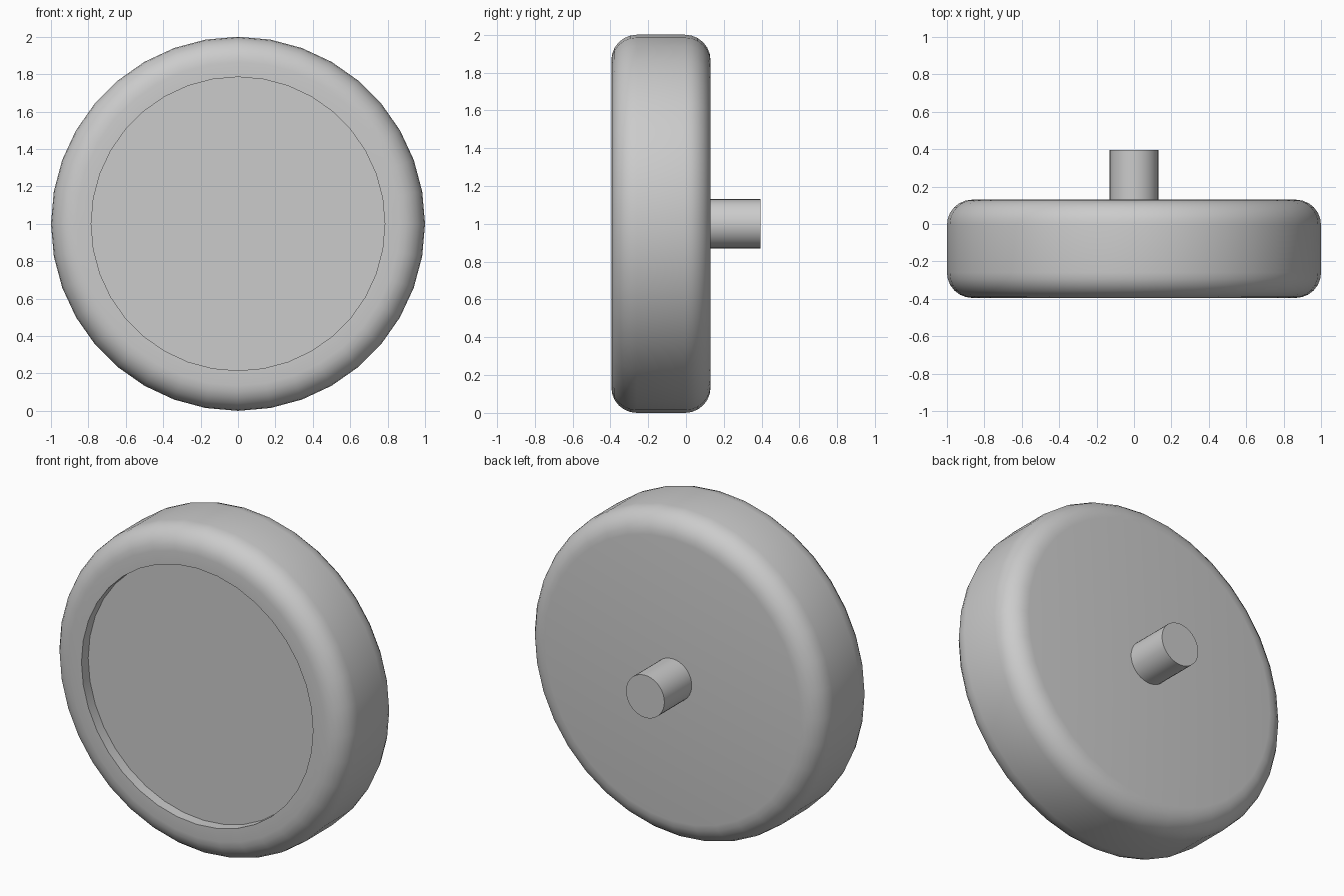
import bpy, bmesh
from math import sin, cos, pi, radians

if "Cube" in bpy.data.objects:
    bpy.data.objects.remove(bpy.data.objects["Cube"], do_unlink=True)

SEGMENTS = 36
FRONT, BACK, BEVEL = -0.395, 0.13, 0.135

grey = bpy.data.materials.new("plain grey")
grey.use_nodes = True
colour = (0.6, 0.6, 0.6, 1)
grey.diffuse_color = colour
grey.node_tree.nodes["Principled BSDF"].inputs["Base Color"].default_value = colour


def lathe(name, profile):
    """Turn (radius, y) points around the y axis and cap both ends."""
    bm = bmesh.new()
    rings = []
    for r, y in profile:
        angles = [2 * pi * i / SEGMENTS for i in range(SEGMENTS)]
        rings.append([bm.verts.new((r * sin(a), y, 1 + r * cos(a))) for a in angles])
    for a, b in zip(rings, rings[1:]):
        for i in range(SEGMENTS):
            j = (i + 1) % SEGMENTS
            bm.faces.new((a[i], a[j], b[j], b[i]))
    bm.faces.new(rings[0])
    bm.faces.new(rings[-1])
    bmesh.ops.recalc_face_normals(bm, faces=bm.faces)
    mesh = bpy.data.meshes.new(name)
    bm.to_mesh(mesh)
    bm.free()
    mesh.materials.append(grey)
    obj = bpy.data.objects.new(name, mesh)
    bpy.context.collection.objects.link(obj)
    bpy.ops.object.select_all(action='DESELECT')
    obj.select_set(True)
    bpy.context.view_layer.objects.active = obj
    bpy.ops.object.shade_smooth_by_angle(angle=radians(30))
    return obj


def corner(y, start):
    """Quarter-round edge of the disc."""
    steps = 6
    angles = [start + pi / 2 * i / steps for i in range(steps + 1)]
    return [(1 - BEVEL + BEVEL * cos(a), y + BEVEL * sin(a)) for a in angles]


# Rounded disc with a shallow recess in its front face
lathe("disc", [(0.785, FRONT + 0.065), (0.785, FRONT)]
      + corner(FRONT + BEVEL, -pi / 2) + corner(BACK - BEVEL, 0))

# Stub shaft on the back
lathe("shaft", [(0.13, BACK - 0.02), (0.13, 0.395)])
